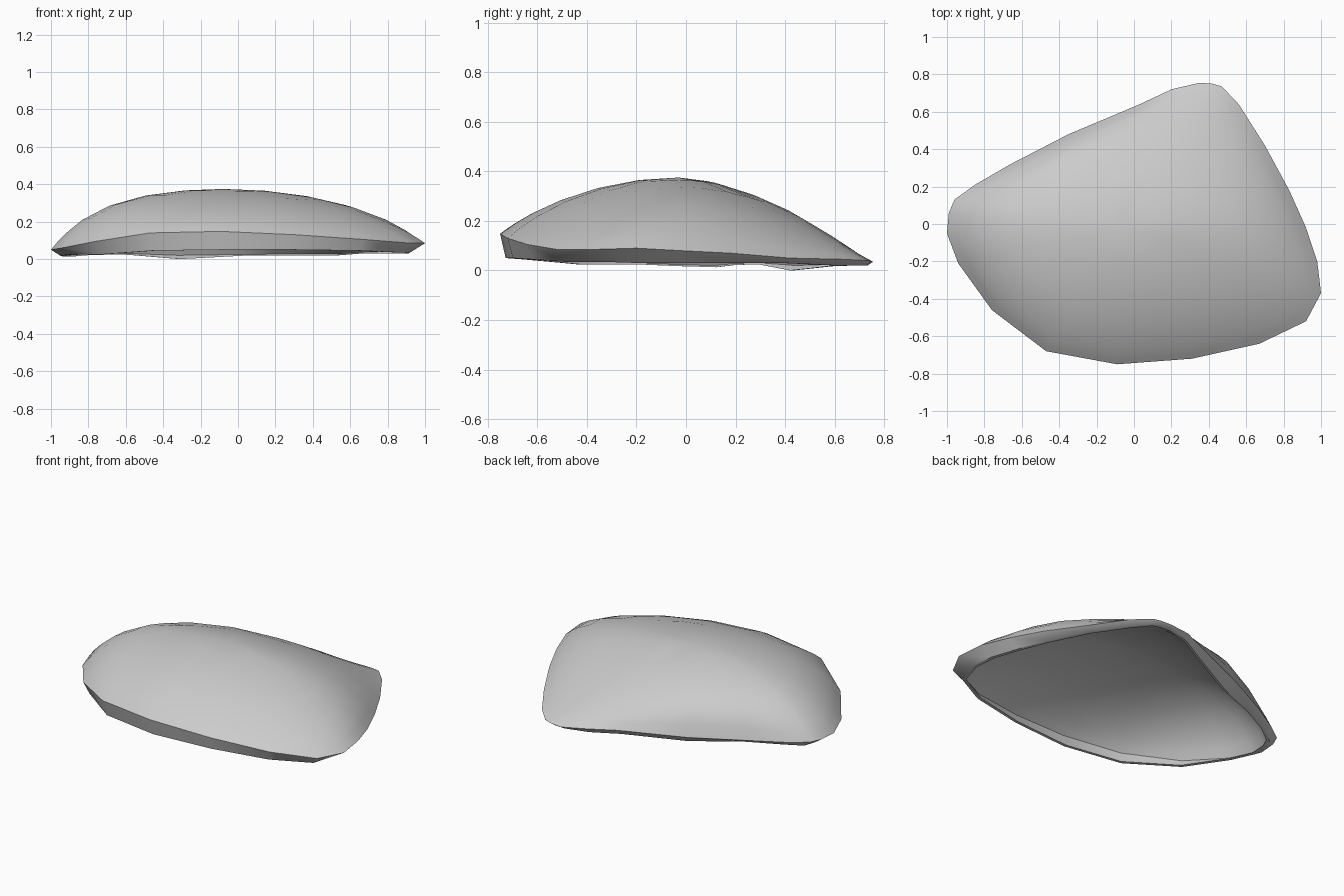
import bpy
import bmesh
import math

cube = bpy.data.objects.get("Cube")
if cube:
    bpy.data.objects.remove(cube)

# Single grey material
grey = bpy.data.materials.new("plain_grey")
grey.use_nodes = True
grey.diffuse_color = (0.6, 0.6, 0.6, 1)
bsdf = grey.node_tree.nodes["Principled BSDF"]
bsdf.inputs["Base Color"].default_value = (0.6, 0.6, 0.6, 1)
bsdf.inputs["Roughness"].default_value = 0.6

# Widest outline: x, y, z, scale of the lower edge, lower edge height
OUTLINE = [
    (-1, -.05, .05, .95, .018), (-.99, .06, .05, .95, .015),
    (-.96, .13, .05, .95, .013), (-.85, .21, .05, .95, .022),
    (-.66, .32, .053, .93, .025), (-.35, .48, .05, .9, 0),
    (.03, .64, .055, .94, .018), (.2, .72, .05, .96, .02),
    (.35, .755, .035, .97, .02), (.42, .75, .037, .97, .02),
    (.47, .735, .04, .97, .02), (.56, .64, .045, .96, .02),
    (.7, .42, .05, .95, .03), (.83, .18, .07, .94, .03),
    (.92, -.02, .08, .93, .03), (.98, -.2, .09, .93, .03),
    (1, -.37, .085, .92, .035), (.92, -.52, .085, .95, .035),
    (.67, -.64, .105, .97, .045), (.31, -.72, .13, .97, .05),
    (-.09, -.75, .148, .97, .05), (-.47, -.68, .14, .97, .045),
    (-.76, -.46, .095, .96, .025), (-.94, -.21, .06, .95, .025),
]
APEX = (-.08, -.03, .375)
LEVELS = (1, .96, .92, .82, .66, .45, .22)
FLARE_CENTRE = (-.35, .48)


def crown(x, y):
    """Height of the crown: a lengthwise arch swept along a crosswise arch."""
    u, v = x - APEX[0], y - APEX[1]
    side = .19 * u ** 2 + (.038 * u ** 8 if u > 0 else .22 * -u ** 5)
    depth = .5 * v ** 1.65 if v > 0 else .4 * v ** 2 + .25 * (-v) ** 7
    return APEX[2] - side - depth


def dome_point(x, y, z, s, drop):
    """Crown point that bends down to the outline as s nears 1."""
    px = APEX[0] + (x - APEX[0]) * s
    py = APEX[1] + (y - APEX[1]) * s
    # Tighter bend in the middle of the back edge
    bend = 7 + 9 * max(0, 1 - math.dist((x, y), FLARE_CENTRE) / .7)
    return (px, py, crown(px, py) - drop + (z + drop - crown(x, y)) * s ** bend)


def add_skin(bm, inset, drop):
    """Lower band and dome; returns the open lower ring."""
    rings = [[] for _ in range(len(LEVELS) + 1)]
    for x, y, z, k, low in OUTLINE:
        rings[0].append(bm.verts.new((x * k * inset, y * k * inset, low)))
        edge_z = max(low + .006, z - drop)
        scale = inset * (k + (1 - k) * (edge_z - low) / (z - low))
        for ring, s in zip(rings[1:], LEVELS):
            ring.append(bm.verts.new(dome_point(x * scale, y * scale, edge_z, s, drop)))
    for a, b in zip(rings, rings[1:]):
        bridge(bm, a, b)
    tip = bm.verts.new((APEX[0], APEX[1], APEX[2] - drop))
    last = rings[-1]
    for i, v in enumerate(last):
        bm.faces.new((v, last[i - 1], tip))
    return rings[0]


def bridge(bm, a, b):
    for i in range(len(a)):
        bm.faces.new((a[i - 1], a[i], b[i], b[i - 1]))


# Hollow shell: outer skin, inner skin and the thin lower edge
bm = bmesh.new()
outer = add_skin(bm, 1, 0)
inner = add_skin(bm, .975, .03)
bridge(bm, outer, inner)
bmesh.ops.recalc_face_normals(bm, faces=bm.faces)
mesh = bpy.data.meshes.new("domed_shell")
bm.to_mesh(mesh)
bm.free()
mesh.materials.append(grey)
shell = bpy.data.objects.new("domed_shell", mesh)
bpy.context.collection.objects.link(shell)

# Smooth dome with crisp creases
bpy.ops.object.select_all(action="DESELECT")
shell.select_set(True)
bpy.context.view_layer.objects.active = shell
bpy.ops.object.shade_smooth_by_angle(angle=math.radians(38))
